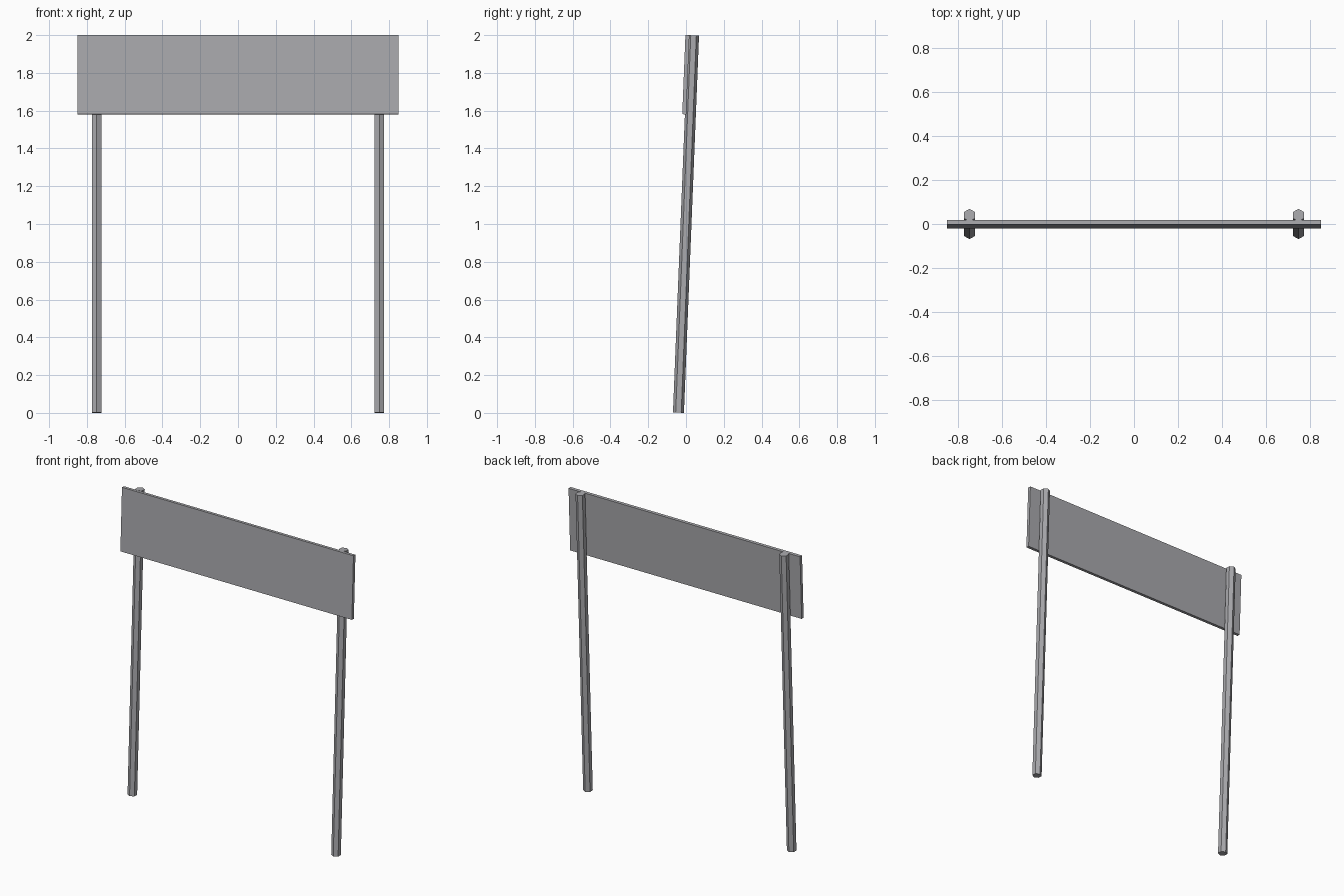
import bpy
import math
from mathutils import Matrix

cube = bpy.data.objects.get("Cube")
if cube:
    bpy.data.objects.remove(cube, do_unlink=True)

# Single metal grey
grey = bpy.data.materials.new("metal_grey")
grey.use_nodes = True
colour = (0.40, 0.40, 0.42, 1)
grey.diffuse_color = colour
grey.node_tree.nodes["Principled BSDF"].inputs["Base Color"].default_value = colour

# Everything leans back slightly about the middle of the posts
lean = Matrix.Translation((0, 0, 1)) @ Matrix.Rotation(-math.atan(0.04), 4, 'X')


def finish(name, local):
    """Name, colour and lean the active object, baking the transform."""
    obj = bpy.context.object
    obj.name = obj.data.name = name
    obj.data.materials.append(grey)
    obj.data.transform(lean @ local)
    obj.matrix_world = Matrix.Identity(4)


# Hexagonal posts with a corner facing front and back
for side, x in (("left", 0.748), ("right", -0.748)):
    bpy.ops.mesh.primitive_cylinder_add(vertices=6, radius=0.029, depth=1.999,
                                        location=(0, 0, 0))
    finish(side + "_post", Matrix.Translation((x, 0, 0)))

# Thin panel set slightly into the front of the posts
bottom, top = 0.58, 0.999
front, back = -0.043, -0.022
bpy.ops.mesh.primitive_cube_add(size=1, location=(0, 0, 0))
finish("sign_panel",
       Matrix.Translation((0, (front + back) / 2, (bottom + top) / 2))
       @ Matrix.Diagonal((1.70, back - front, top - bottom, 1)))
